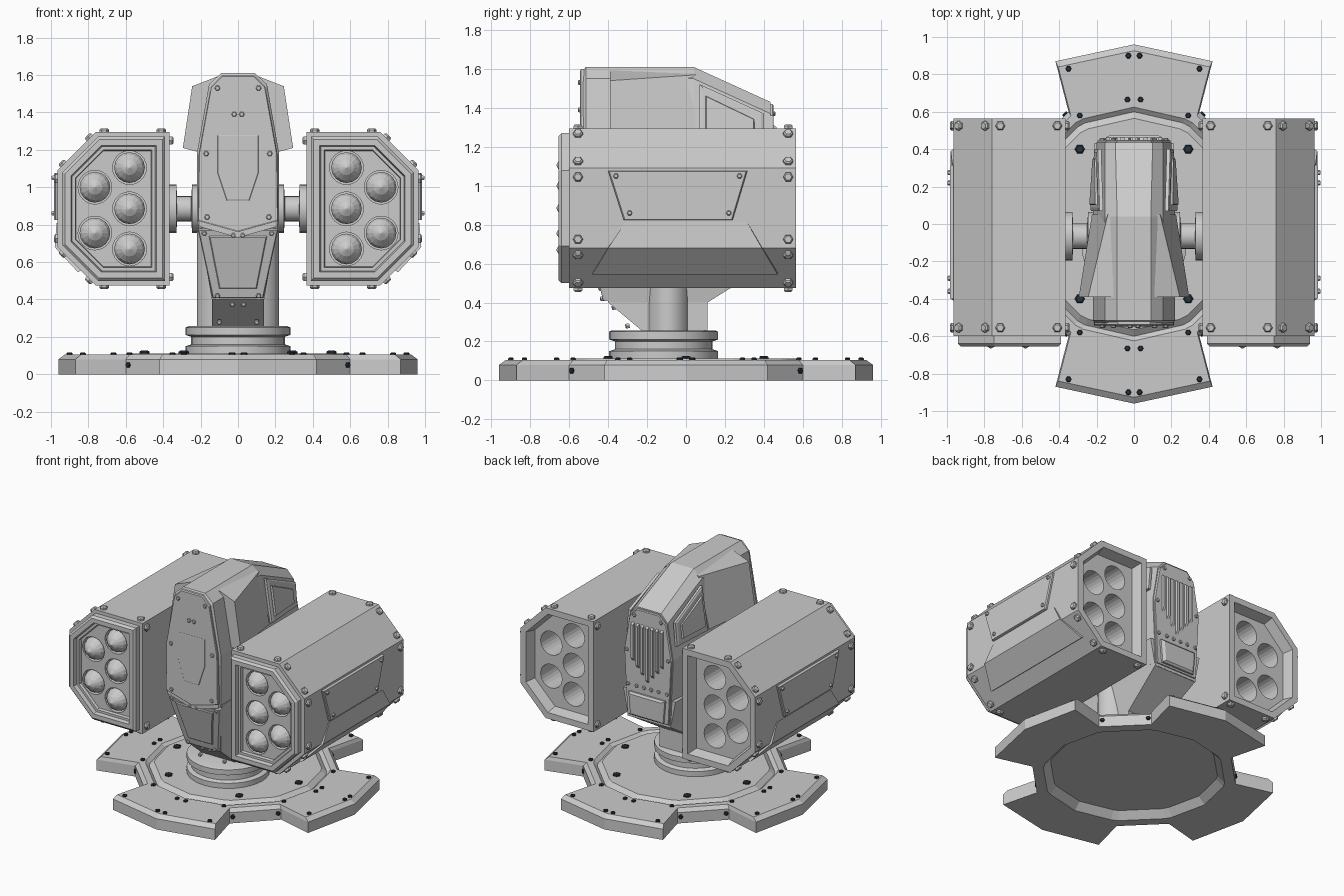
import bpy, bmesh, math
from mathutils import Vector, Matrix, geometry

if "Cube" in bpy.data.objects:
    bpy.data.objects.remove(bpy.data.objects["Cube"])


def make(name, bm, mirror=False, smooth=False, mat=None):
    bmesh.ops.recalc_face_normals(bm, faces=bm.faces[:])
    me = bpy.data.meshes.new(name)
    bm.to_mesh(me)
    bm.free()
    ob = bpy.data.objects.new(name, me)
    bpy.context.collection.objects.link(ob)
    if smooth:
        for p in me.polygons:
            p.use_smooth = True
        me.set_sharp_from_angle(angle=math.radians(35))
    if mirror:
        ob.modifiers.new("Mirror", 'MIRROR')
    if mat:
        me.materials.append(mat)
    return ob


def loft(bm, rings):
    """Skin equal-length rings of points and cap both ends."""
    vs = [[bm.verts.new(p) for p in r] for r in rings]
    n = len(vs[0])
    for a, b in zip(vs, vs[1:]):
        for i in range(n):
            j = (i + 1) % n
            bm.faces.new((a[i], a[j], b[j], b[i]))
    bm.faces.new(vs[0])
    bm.faces.new(vs[-1])


def lathe(bm, center, axis, prof, seg):
    """Turn (radius, height) pairs round an axis."""
    q = Vector(axis).to_track_quat('Z', 'Y')
    c = Vector(center)
    loft(bm, [[c + q @ Vector((r * math.cos(2 * math.pi * i / seg), r * math.sin(2 * math.pi * i / seg), h))
               for i in range(seg)] for r, h in prof])


def bolt(bm, p, n, r=0.026, h=0.02):
    lathe(bm, p, n, [(r, -0.01), (r, h * 0.6), (r * 0.7, h)], 6)


def panel(bm, pts, out, t=0.015, shrink=0.95):
    """Thin raised plate with bevelled edge on a planar outline."""
    pts = [Vector(p) for p in pts]
    n = geometry.normal(pts)
    if n.dot(Vector(out)) < 0:
        n.negate()
    c = sum(pts, Vector()) / len(pts)
    loft(bm, [[p - n * 0.01 for p in pts], [p + n * t * 0.6 for p in pts],
              [c + (p - c) * shrink + n * t for p in pts]])


def sym(half, y):
    """Mirror a half profile of (x, z) into a closed ring at depth y."""
    return [(x, y, z) for x, z in half] + [(-x, y, z) for x, z in reversed(half) if x]


dark = bpy.data.materials.new("dark_bolt")
dark.diffuse_color = (0.02, 0.035, 0.05, 1)
dark.use_nodes = True
dark.node_tree.nodes["Principled BSDF"].inputs["Base Color"].default_value = dark.diffuse_color

# Base plate: four lobes, grooved centre disc, hollow underside
quad = [(0, .96), (.42, .87), (.35, .6), (.6, .35), (.87, .42)]
outline = []
for k in range(4):
    rot = Matrix.Rotation(-k * math.pi / 2, 2)
    outline += [rot @ Vector(p) for p in quad]


def ring(z, s):
    return [(p.x * s, p.y * s, z) for p in outline]


def disc(z, r):
    return [(p.x / p.length * r, p.y / p.length * r, z) for p in outline]


bm = bmesh.new()
loft(bm, [disc(.05, .57), disc(0, .62), ring(0, 1), ring(.08, 1), ring(.105, .965),
          disc(.105, .625), disc(.085, .60), disc(.112, .565)])
make("base_plate", bm)

# Dark base bolts
bm = bmesh.new()
for k in range(4):
    rot = Matrix.Rotation(k * math.pi / 2, 3, 'Z')
    for x, y in [(.35, .83), (.03, .9), (.035, .665), (.29, .58)]:
        for s in (1, -1):
            bolt(bm, rot @ Vector((s * x, y, .105)), (0, 0, 1), .016, .012)
    for x, y in [(.585, .365), (.365, .585)]:
        bolt(bm, rot @ Vector((x, y, .05)), rot @ Vector((1, 1, 0)), .016, .012)
for x, y in [(.5, 0), (-.5, 0), (.29, .4), (-.29, .4), (.29, -.4), (-.29, -.4)]:
    bolt(bm, (x, y, .112), (0, 0, 1), .027, .014)
make("base_bolts", bm, mat=dark)

# Turntable rings
bm = bmesh.new()
lathe(bm, (0, -.115, 0), (0, 0, 1), [(.28, .1), (.28, .15), (.25, .16), (.25, .2), (.28, .21),
                                     (.28, .25), (.265, .257)], 32)
make("turntable", bm, smooth=True)

# Column with rounded sides
bm = bmesh.new()
loft(bm, [[(.22 * math.cos(i * math.pi / 12), -.09 + .13 * math.sin(i * math.pi / 12), z) for i in range(24)]
          for z in (.25, .85)])
make("column", bm, smooth=True)

# Lower neck block
bm = bmesh.new()
loft(bm, [[(-x, y0, z), (x, y0, z), (x, y1, z), (-x, y1, z)] for x, y0, y1, z in
          [(.14, -.22, .11, .25), (.14, -.40, .11, .40), (.175, -.45, .43, .6), (.215, -.50, .43, .8)]])
make("neck_block", bm)

# Head body with sloped rear hood
front = [(.09, 1.61), (.155, 1.55), (.22, 1.18), (.22, .81), (0, .75)]
rear = [(.1, 1.43), (.155, 1.37), (.2, 1.1), (.175, .6), (0, .6)]
bm = bmesh.new()
loft(bm, [sym([(x * .95, z - .02) for x, z in front], -.53), sym(front, -.515), sym(front, .04), sym(rear, .435)])
make("head_body", bm)

# Flared cheeks
bm = bmesh.new()
loft(bm, [[(x, -.39, z) for x, z in [(.07, 1.608), (.245, 1.54), (.295, 1.21), (.18, 1.18)]],
          [(x, .05, z) for x, z in [(.07, 1.6), (.14, 1.57), (.225, 1.2), (.18, 1.18)]]])
make("head_cheek", bm, mirror=True)

# Hood side windows
bm = bmesh.new()
panel(bm, [(.175, .07, 1.52), (.185, .4, 1.37), (.2, .4, 1.2), (.222, .07, 1.2)], (1, 0, 0), .014, .9)
panel(bm, [(.188, .1, 1.46), (.19, .35, 1.34), (.203, .35, 1.24), (.22, .1, 1.24)], (1, 0, 0), .02, .96)
make("hood_window", bm, mirror=True)

# Front cover plates
bm = bmesh.new()
panel(bm, sym([(.085, 1.6), (.145, 1.54), (.21, 1.18), (.215, .82), (0, .76)], -.53), (0, -1, 0), .014, .98)
panel(bm, sym([(.11, 1.28), (.11, 1.08), (.06, .93)], -.543), (0, -1, 0), .005, .98)
low = [(.215, -.50, .78), (.135, -.405, .41), (-.135, -.405, .41), (-.215, -.50, .78)]
panel(bm, low, (0, -1, 0), .02, .97)
panel(bm, [(.155, -.51, .74), (.1, -.435, .46), (-.1, -.435, .46), (-.155, -.51, .74)], (0, -1, 0), .012, .96)
make("front_covers", bm)

# Rear cover, grille slats and lower box
bm = bmesh.new()
panel(bm, sym([(.09, 1.42), (.15, 1.36), (.195, 1.1), (.17, .62)], .435), (0, 1, 0), .014, .98)
make("rear_cover", bm)
bm = bmesh.new()
for i in range(-3, 4):
    x, z0, z1 = i * .04, .9 + abs(i) * .045, 1.32
    loft(bm, [[(x - .012, .44, z0 - .02), (x + .012, .44, z0 - .02), (x + .012, .44, z1), (x - .012, .44, z1)],
              [(x - .009, .466, z0 + .02), (x + .009, .466, z0 + .02), (x + .009, .466, z1 - .02),
               (x - .009, .466, z1 - .02)]])
make("rear_grille", bm)
bm = bmesh.new()
panel(bm, sym([(.15, .8), (.135, .63)], .445), (0, 1, 0), .03, .85)
make("rear_box", bm)

# Small head bolts
bm = bmesh.new()
for x, z in [(.11, 1.53), (.02, 1.39), (.17, 1.18), (.165, .84)]:
    bolt(bm, (x, -.543, z), (0, -1, 0), .015, .012)
for x, y, z in [(.18, -.51, .755), (.025, -.52, .745), (.11, -.43, .42), (.03, -.37, .375), (.1, -.3, .28)]:
    bolt(bm, (x, y, z), (0, -1, -.2), .014, .012)
for x, z in [(.11, 1.37), (.17, 1.1), (.16, .85), (.03, .85), (.09, .85)]:
    bolt(bm, (x, .448, z), (0, 1, 0), .014, .012)
make("head_bolts", bm, mirror=True)

# Trunnion arms with flanges
bm = bmesh.new()
lathe(bm, (0, -.065, .885), (1, 0, 0), [(.13, .19), (.13, .245), (.068, .25), (.068, .325), (.13, .33), (.13, .38)], 20)
make("trunnion", bm, mirror=True, smooth=True)


# Launcher pod: six-sided shell, raised front frame, recessed ends
def section(y, d):
    k = .414 * d
    return [(x, y, z) for x, z in [(.365 + d, .475 + d), (.76 - k, .475 + d), (.965 - d, .68 + k),
                                   (.965 - d, 1.09 - k), (.76 - k, 1.295 - d), (.365 + d, 1.295 - d)]]


bm = bmesh.new()
loft(bm, [section(y, d) for y, d in [(-.605, .1), (-.625, .095), (-.625, .078), (-.655, .072), (-.655, .04),
                                     (-.64, .025), (-.6, .025), (-.6, 0), (.565, 0), (.565, .045), (.49, .065)]])
pod = make("launcher_pod", bm)

# Tube holes at both ends, cut and baked
tubes = [(.58, 1.105), (.58, .885), (.58, .67), (.765, 1.0), (.765, .755)]
bm = bmesh.new()
for x, z in tubes:
    lathe(bm, (x, 0, z), (0, 1, 0), [(.09, -.7), (.09, -.555)], 24)
    lathe(bm, (x, 0, z), (0, 1, 0), [(.088, .1), (.088, .7)], 24)
cutter = make("tube_cutter", bm)
cutter.hide_render = True
mod = pod.modifiers.new("Tubes", 'BOOLEAN')
mod.operation, mod.object, mod.solver = 'DIFFERENCE', cutter, 'EXACT'
deps = bpy.context.evaluated_depsgraph_get()
pod.data = bpy.data.meshes.new_from_object(pod.evaluated_get(deps))
pod.modifiers.clear()
bpy.data.objects.remove(cutter)
pod.modifiers.new("Mirror", 'MIRROR')

# Missile noses
bm = bmesh.new()
for x, z in tubes:
    lathe(bm, (x, 0, z), (0, -1, 0), [(.082, .55), (.082, .59), (.07, .615), (.04, .645), (.003, .665)], 16)
make("missile_noses", bm, mirror=True)

# Pod corner bolts on every face, both ends
bm = bmesh.new()
sec = [Vector(p) for p in section(0, 0)]
mid = Vector((.665, 0, .885))
for a, b in zip(sec, sec[1:] + sec[:1]):
    d = (b - a).normalized()
    n = Vector((d.z, 0, -d.x))
    if n.dot((a + b) / 2 - mid) < 0:
        n.negate()
    for y in (-.555, .525):
        for p in (a + d * .045, b - d * .045):
            bolt(bm, p + Vector((0, y, 0)), n)
make("pod_bolts", bm, mirror=True)

# Pod side hatch and lower skirt
bm = bmesh.new()
panel(bm, [(.965, -.4, 1.075), (.965, .315, 1.075), (.965, .24, .825), (.965, -.32, .825)], (1, 0, 0), .02, .98)
for y, z in [(-.36, 1.05), (.275, 1.05), (.22, .86), (-.29, .86)]:
    bolt(bm, (.98, y, z), (1, 0, 0), .014, .018)
make("pod_hatch", bm, mirror=True)
bm = bmesh.new()
loft(bm, [[(.95, -.315, .8), (.97, -.315, .81), (.97, .315, .81), (.95, .315, .8)],
          [(.94, -.4, .69), (.98, -.4, .68), (.98, .39, .68), (.94, .39, .69)],
          [(.82, -.48, .57), (.855, -.48, .545), (.855, .47, .545), (.82, .47, .57)]])
make("pod_skirt", bm, mirror=True)
